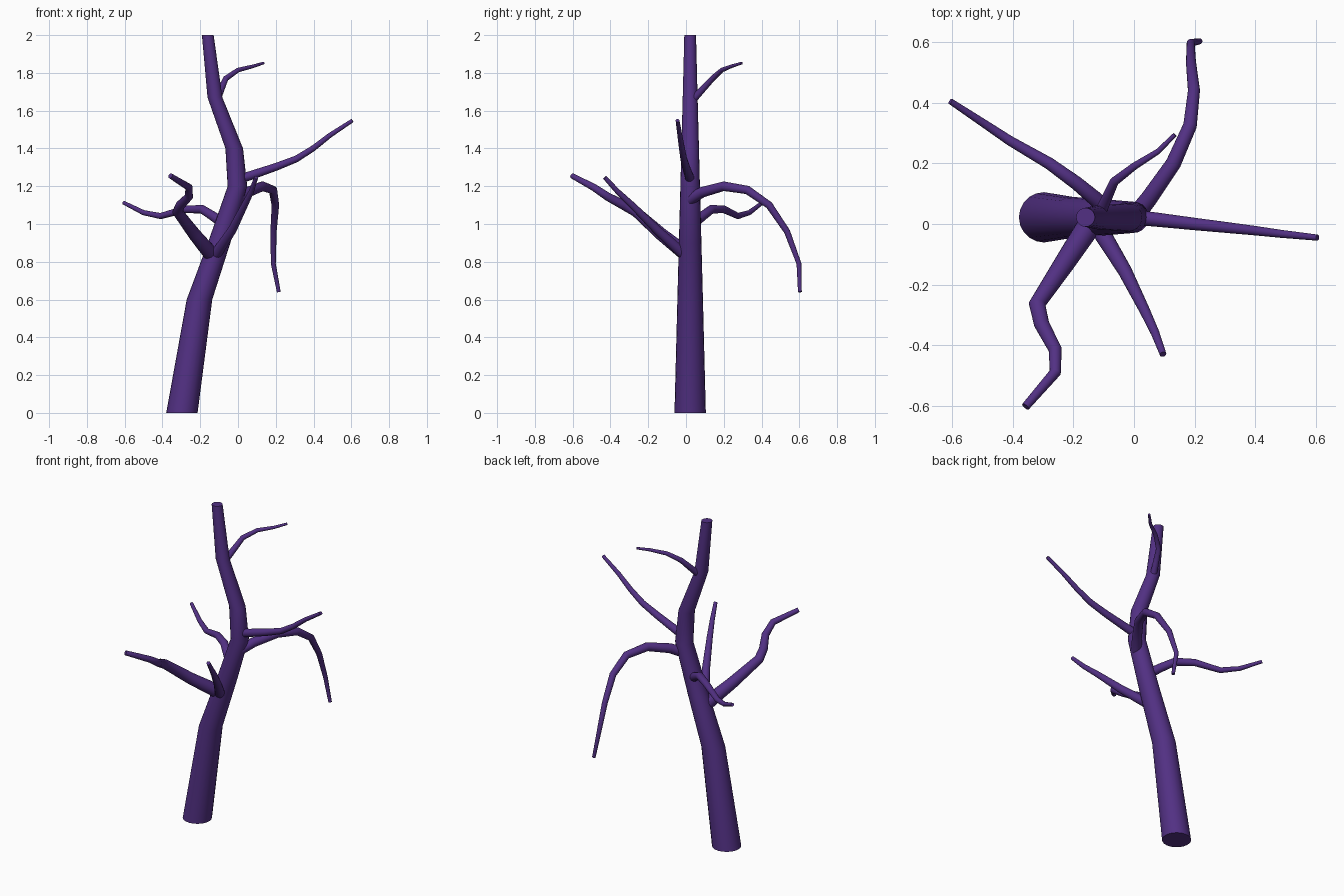
import bpy, bmesh, math
from mathutils import Vector

if "Cube" in bpy.data.objects:
    bpy.data.objects.remove(bpy.data.objects["Cube"])

SIDES = 20
bark = bpy.data.materials.new("purple_bark")
bark.diffuse_color = (0.085, 0.03, 0.23, 1)
bark.use_nodes = True
bark.node_tree.nodes["Principled BSDF"].inputs["Base Color"].default_value = bark.diffuse_color


def tube(name, pts, r0, r1, level=False):
    """Tapered capped tube along pts; level=True keeps the rings horizontal."""
    pts = [Vector(p) for p in pts]
    dist = [0.0]
    for a, b in zip(pts, pts[1:]):
        dist.append(dist[-1] + (b - a).length)
    bm = bmesh.new()
    rings, u = [], Vector((1, 0, 0))
    for i, p in enumerate(pts):
        if level:
            t = Vector((0, 0, 1))
        else:
            d_in = (p - pts[max(i - 1, 0)]).normalized()
            d_out = (pts[min(i + 1, len(pts) - 1)] - p).normalized()
            t = (d_in + d_out).normalized()
        if i == 0 and abs(t.x) > 0.9:
            u = Vector((0, 0, 1))
        u = (u - t * u.dot(t)).normalized()
        v = t.cross(u)
        r = r0 + (r1 - r0) * dist[i] / dist[-1]
        rings.append([bm.verts.new(p + r * (u * math.cos(a) + v * math.sin(a)))
                      for a in (2 * math.pi * k / SIDES for k in range(SIDES))])
    for a, b in zip(rings, rings[1:]):
        for k in range(SIDES):
            n = (k + 1) % SIDES
            bm.faces.new((a[k], a[n], b[n], b[k]))
    bm.faces.new(rings[0][::-1])
    bm.faces.new(rings[-1])
    me = bpy.data.meshes.new(name)
    bm.to_mesh(me)
    bm.free()
    me.materials.append(bark)
    ob = bpy.data.objects.new(name, me)
    bpy.context.collection.objects.link(ob)
    bpy.ops.object.select_all(action='DESELECT')
    ob.select_set(True)
    bpy.context.view_layer.objects.active = ob
    bpy.ops.object.shade_smooth_by_angle(angle=math.radians(50))


# Trunk: bends in x only, cut level at both ends
Y = 0.022
tube("trunk", [(-.297, Y, 0), (-.204, Y, .6), (-.1, Y, .9), (-.003, Y, 1.2),
               (-.02, Y, 1.4), (-.122, Y, 1.67), (-.16, Y, 2)], .083, .031, level=True)

# Branches
tube("right_branch", [(0, Y, 1.235), (.07, .015, 1.258), (.2, 0, 1.302), (.31, -.012, 1.345),
                      (.4, -.022, 1.402), (.49, -.033, 1.472), (.606, -.045, 1.548)], .025, .01)
tube("drooping_branch", [(0, Y, 1.13), (.05, .085, 1.168), (.13, .2, 1.2), (.185, .325, 1.18),
                         (.198, .44, 1.1), (.188, .535, .96), (.187, .598, .79),
                         (.216, .603, .64)], .03, .01)
tube("upper_twig", [(-.115, .03, 1.65), (-.09, .085, 1.71), (-.065, .14, 1.77), (0, .19, 1.815),
                    (.08, .24, 1.835), (.135, .295, 1.852)], .02, .007)
tube("back_left_branch", [(-.06, Y, .99), (-.13, .085, 1.04), (-.19, .135, 1.078),
                          (-.28, .2, 1.078), (-.41, .275, 1.042), (-.5, .335, 1.06),
                          (-.606, .405, 1.113)], .028, .01)
tube("front_left_branch", [(-.13, Y, .825), (-.23, -.13, .945), (-.32, -.265, 1.065),
                           (-.305, -.33, 1.1), (-.26, -.415, 1.145), (-.26, -.49, 1.195),
                           (-.358, -.603, 1.255)], .041, .014)
tube("front_right_branch", [(-.135, Y, .81), (-.1, -.04, .865), (-.03, -.155, .97),
                            (.035, -.285, 1.1), (.07, -.36, 1.17), (.096, -.43, 1.246)], .031, .011)
